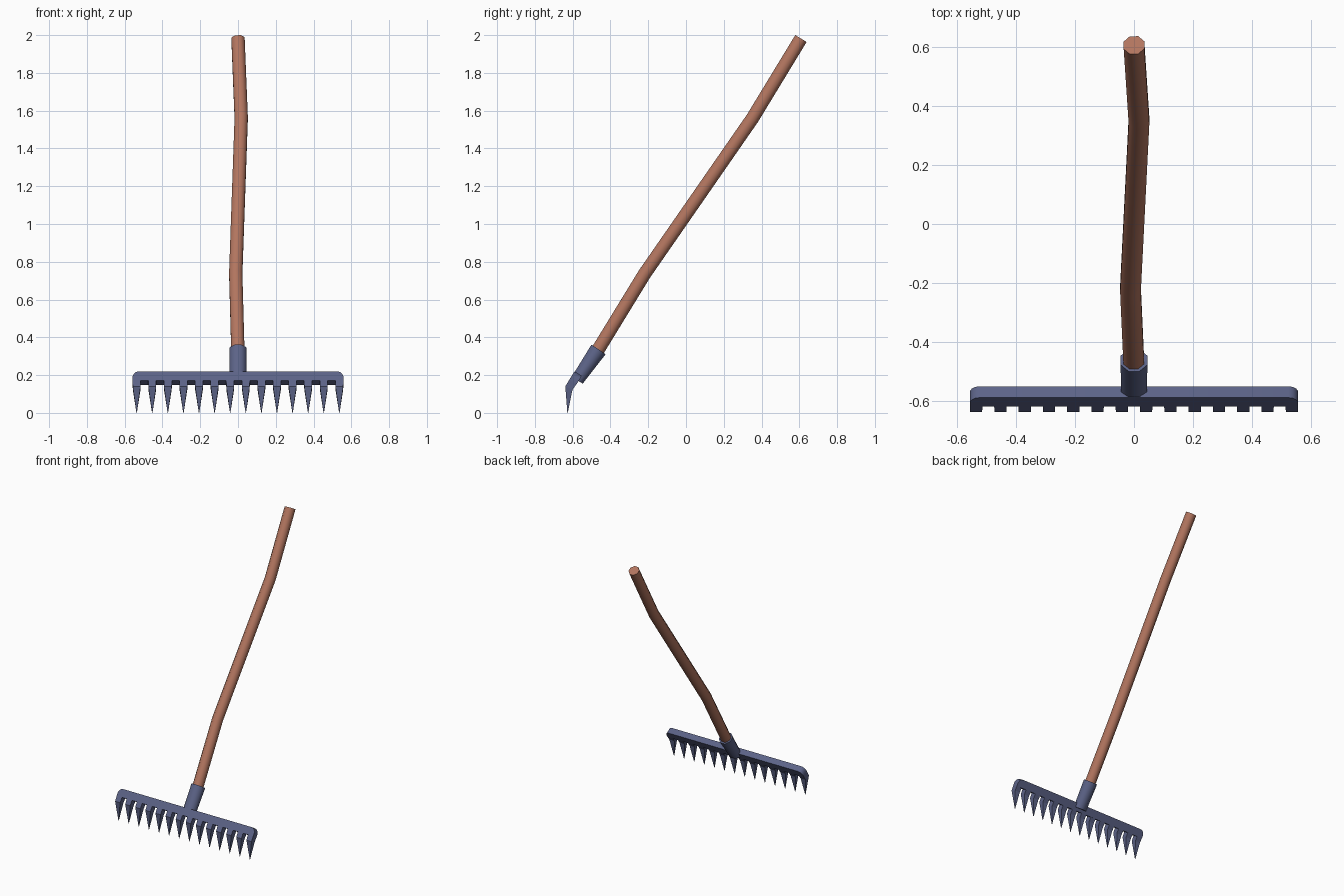
import bpy, math
from mathutils import Vector as V

if "Cube" in bpy.data.objects:
    bpy.data.objects.remove(bpy.data.objects["Cube"])


def material(name, rgb):
    m = bpy.data.materials.new(name)
    m.diffuse_color = (*rgb, 1)
    m.use_nodes = True
    m.node_tree.nodes["Principled BSDF"].inputs["Base Color"].default_value = m.diffuse_color
    return m


WOOD = material("warm wood", (0.445, 0.178, 0.114))
METAL = material("blue grey metal", (0.107, 0.125, 0.243))


def make(name, verts, faces, mat, smooth=None):
    me = bpy.data.meshes.new(name)
    me.from_pydata([tuple(v) for v in verts], [], faces)
    me.materials.append(mat)
    ob = bpy.data.objects.new(name, me)
    bpy.context.collection.objects.link(ob)
    bpy.ops.object.select_all(action='DESELECT')
    ob.select_set(True)
    bpy.context.view_layer.objects.active = ob
    bpy.ops.object.mode_set(mode='EDIT')
    bpy.ops.mesh.select_all(action='SELECT')
    bpy.ops.mesh.normals_make_consistent(inside=False)
    bpy.ops.object.mode_set(mode='OBJECT')
    if smooth:
        bpy.ops.object.shade_smooth_by_angle(angle=math.radians(smooth))
    return ob


def loft(name, rings, mat, smooth=None):
    """Skin a list of equal rings and cap both ends."""
    n = len(rings[0])
    verts = [p for r in rings for p in r]
    faces = [(i * n + j, i * n + (j + 1) % n, (i + 1) * n + (j + 1) % n, (i + 1) * n + j)
             for i in range(len(rings) - 1) for j in range(n)]
    faces += [tuple(range(n)), tuple(range(len(verts) - n, len(verts)))]
    return make(name, verts, faces, mat, smooth)


def octagon(c, d, rx, rv):
    """Eight-sided ring around c, across direction d, flats at the sides."""
    v = d.cross(V((1, 0, 0))).normalized()
    u = v.cross(d).normalized()
    return [c + u * rx * math.cos(a) + v * rv * math.sin(a)
            for a in (math.pi / 8 + k * math.pi / 4 for k in range(8))]


# Slightly crooked wooden handle
path = [V((0, -0.52, 0.25)), V((-0.001, -0.463, 0.338)), V((-0.012, -0.22, 0.735)),
        V((0.017, 0.352, 1.56)), V((0, 0.608, 1.981))]
rings = []
for i, p in enumerate(path):
    d = (path[min(i + 1, 4)] - path[max(i - 1, 0)]).normalized()
    if 0 < i < 4:
        d = ((path[i + 1] - p).normalized() + (p - path[i - 1]).normalized()).normalized()
    rings.append(octagon(p, d, 0.038, 0.038))
loft("handle", rings, WOOD, 50)

# Metal socket, narrowing in depth where it meets the bar
axis = V((0, 0.53, 0.85)).normalized()
top_axis = V((0, 0.56, 0.83)).normalized()
loft("socket", [octagon(V((0, -0.576, 0.173)), axis, 0.048, 0.037),
                octagon(V((0, -0.463, 0.336)), top_axis, 0.049, 0.049)], METAL, 50)

# Tilted bar with rounded upper corners
down = -axis
back = V((0, 0.85, -0.53)).normalized()
edge = V((0, -0.59, 0.22))
half = [(0.558, 0.056), (0.558, 0.031), (0.551, 0.014), (0.540, 0.004), (0.525, 0)]
outline = half + [(-x, s) for x, s in reversed(half)]
loft("bar", [[edge + V((x, 0, 0)) + down * s + back * t for x, s in outline]
             for t in (0, 0.045)], METAL, 30)

# Fourteen bent, pointed teeth
root = edge + down * 0.05
knee_front, knee_back = V((0, -0.639, 0.14)), V((0, -0.601, 0.123))
tip = V((0, -0.628, 0))
for k in range(14):
    x = -0.5365 + k * 1.073 / 13

    def ring(f, b, w):
        return [V((x - w, f.y, f.z)), V((x + w, f.y, f.z)),
                V((x + w, b.y, b.z)), V((x - w, b.y, b.z))]
    loft(f"tooth_{k + 1}", [ring(root, root + back * 0.045, 0.0213),
                            ring(knee_front, knee_back, 0.0205),
                            ring(tip, tip + V((0, 0.002, 0)), 0.001)], METAL)
